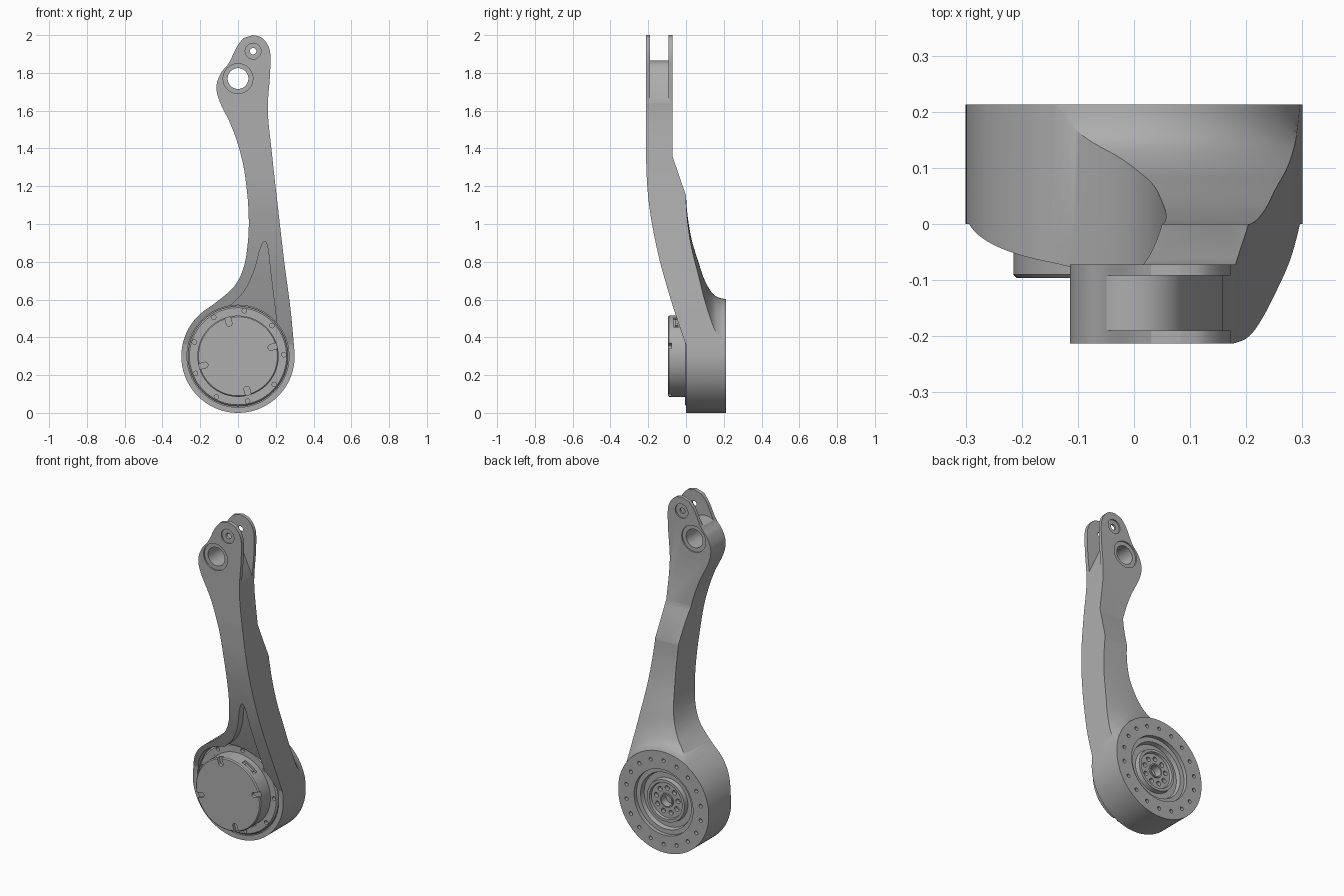
import bpy, bmesh
from math import sin, cos, pi, radians
from mathutils import Vector

old = bpy.data.objects.get("Cube")
if old:
    bpy.data.objects.remove(old, do_unlink=True)

GREY = (0.42, 0.42, 0.42, 1)
metal = bpy.data.materials.new("grey metal")
metal.use_nodes = True
metal.diffuse_color = GREY
metal.node_tree.nodes["Principled BSDF"].inputs["Base Color"].default_value = GREY
HUB = 0.3        # height of the motor axis


def finish(name, bm):
    bmesh.ops.remove_doubles(bm, verts=bm.verts, dist=1e-5)
    bmesh.ops.recalc_face_normals(bm, faces=bm.faces)
    mesh = bpy.data.meshes.new(name)
    bm.to_mesh(mesh)
    bm.free()
    mesh.materials.append(metal)
    ob = bpy.data.objects.new(name, mesh)
    bpy.context.collection.objects.link(ob)
    return ob


def add_prism(bm, pts, a, b, axis="y"):
    """Extrude a closed (u, z) outline along the y or x axis from a to b."""
    place = (lambda u, z, d: (u, d, z)) if axis == "y" else (lambda u, z, d: (d, u, z))
    lo = [bm.verts.new(place(u, z, a)) for u, z in pts]
    hi = [bm.verts.new(place(u, z, b)) for u, z in pts]
    bm.faces.new(lo)
    bm.faces.new(hi)
    for i in range(len(pts)):
        j = (i + 1) % len(pts)
        bm.faces.new((lo[i], lo[j], hi[j], hi[i]))


def prism(name, pts, a, b, axis="y"):
    bm = bmesh.new()
    add_prism(bm, pts, a, b, axis)
    return finish(name, bm)


def arc(x, z, r, start=0, end=360, n=64):
    full = end - start == 360
    angles = [radians(start + (end - start) * i / (n if full else n - 1)) for i in range(n)]
    return [(x + r * cos(t), z + r * sin(t)) for t in angles]


def drills(centres, r, a, b, n=20):
    bm = bmesh.new()
    for x, z in centres:
        add_prism(bm, arc(x, z, r, n=n), a, b)
    return finish("drill", bm)


def lathe(name, profile, steps=96):
    """Revolve an (r, y) profile about the motor axis."""
    bm = bmesh.new()
    vs = [bm.verts.new((r, y, HUB)) for r, y in profile]
    es = [bm.edges.new(p) for p in zip(vs, vs[1:])]
    bmesh.ops.spin(bm, geom=vs + es, cent=(0, 0, HUB), axis=(0, 1, 0),
                   angle=2 * pi, steps=steps, use_merge=True)
    return finish(name, bm)


def spline(pts, n=6):
    """Smooth curve through the points."""
    p = [Vector(q) for q in [pts[0]] + pts + [pts[-1]]]
    out = []
    for a, b, c, d in zip(p, p[1:], p[2:], p[3:]):
        for i in range(n):
            t = i / n
            v = 0.5 * (2 * b + (c - a) * t + (2 * a - 5 * b + 4 * c - d) * t * t
                       + (3 * b - a - 3 * c + d) * t ** 3)
            out.append(tuple(v))
    return out + [pts[-1]]


def boolean(ob, cutter, op="DIFFERENCE"):
    mod = ob.modifiers.new("cut", "BOOLEAN")
    mod.operation, mod.solver, mod.object = op, "EXACT", cutter
    dg = bpy.context.evaluated_depsgraph_get()
    mesh = bpy.data.meshes.new_from_object(ob.evaluated_get(dg))
    ob.modifiers.clear()
    ob.data = mesh
    bpy.data.objects.remove(cutter, do_unlink=True)


# Arm: front outline, trimmed by the side profile and the flared back
left = spline([(-0.175, 0.544), (-0.11, 0.59), (-0.02, 0.67), (0.03, 0.77), (0.052, 0.9),
               (0.057, 1.02), (0.05, 1.15), (0.03, 1.3), (0, 1.42), (-0.04, 1.53),
               (-0.098, 1.65), (-0.114, 1.73), (-0.09, 1.8), (-0.05, 1.85),
               (-0.005, 1.94), (0.03, 1.985)])
right = spline([(0.08, 2), (0.13, 1.983), (0.168, 1.92), (0.17, 1.8), (0.158, 1.6),
                (0.18, 1.37), (0.21, 1.1), (0.245, 0.8), (0.278, 0.55), (0.298, 0.335)])
outline = left + right + arc(0, HUB, 0.3, 0, -233, 70)[:-1]
arm = prism("arm", outline, -0.213, 0.213)

front = spline([(-0.213, 1.4), (-0.205, 1.2), (-0.185, 1.03), (-0.145, 0.83),
                (-0.1, 0.665), (-0.06, 0.535), (-0.025, 0.43), (0, 0.36)])
side = [(-0.213, 2.1)] + front + [(0, -0.1), (0.3, -0.1), (0.3, 1.13), (0.005, 1.135),
                                  (-0.072, 1.36), (-0.072, 2.1)]
boolean(arm, prism("side_trim", side, -0.5, 0.5, "x"), "INTERSECT")
flare = spline([(0.302, 0.213), (0.31, 0.175), (0.335, 0.138), (0.4, 0.1),
                (0.48, 0.072), (0.62, 0.03), (0.75, 0.008), (0.85, 0)])
boolean(arm, lathe("back_trim", [(0, 0.213)] + flare + [(2, 0), (2, -0.3), (0, -0.3)]),
        "INTERSECT")

# Tapered pocket above the motor, parallel to the front surface
pocket = prism("pocket", [(0, 0.4)] + spline([(-0.06, 0.55), (0.03, 0.64), (0.085, 0.75),
               (0.115, 0.86), (0.14, 0.908), (0.158, 0.87), (0.172, 0.75), (0.205, 0.48)]),
               -0.4, 0.1)
floor = [(y + 0.045, z) for y, z in front]
boolean(pocket, prism("pocket_floor", [(-0.5, 1.4)] + floor + [(-0.5, 0.36)], -0.5, 0.5, "x"),
        "INTERSECT")
boolean(arm, pocket)

# Motor seats, front and back
boolean(arm, drills([(0, HUB)], 0.27, -0.4, 0.012, 96))
boolean(arm, drills([(0, HUB)], 0.195, 0.13, 0.3, 96))

# Fork slot with a rounded floor, then pin holes with counterbores
slot = [(-0.3, 1.84)] + arc(0, 1.77, 0.095, 135, 28, 20) + [(0.16, 1.65), (0.3, 1.6),
                                                          (0.3, 2.1), (-0.3, 2.1)]
boolean(arm, prism("slot", slot, -0.19, -0.092))
for x, z, bore, ring in [(0, 1.77, 0.055, 0.079), (0.08, 1.915, 0.017, 0.042)]:
    boolean(arm, drills([(x, z)], bore, -0.4, 0.2, 48))
    boolean(arm, drills([(x, z)], ring, -0.3, -0.205, 48))
    boolean(arm, drills([(x, z)], ring, -0.08, 0.1, 48))


def ring(count, r, start=0):
    return [(r * cos(t), HUB + r * sin(t))
            for t in (radians(start + 360 * i / count) for i in range(count))]


# Bolt circle on the back rim
boolean(arm, drills(ring(18, 0.25, 10), 0.011, 0.19, 0.3))

# Motor flange and its bolt holes
flange = lathe("motor_flange", [(0, 0.02), (0.265, 0.02), (0.265, 0.002), (0.257, -0.006),
                                (0.222, -0.006), (0.222, 0), (0, 0)])
boolean(flange, drills(ring(9, 0.243, 2), 0.012, -0.1, 0.012))

# Motor cap with four radial notches and a side port
cap = lathe("motor_cap", [(0, 0.01), (0.215, 0.01), (0.215, -0.09), (0.209, -0.096), (0, -0.096)])


def radial(u, v, angle):
    t = radians(angle)
    return (u * cos(t) - v * sin(t), HUB + u * sin(t) + v * cos(t))


bm = bmesh.new()
for k in range(4):
    shape = arc(0.18, 0, 0.015, 90, 270, 12) + [(0.25, -0.015), (0.25, 0.015)]
    add_prism(bm, [radial(u, v, 15 + 90 * k) for u, v in shape], -0.2, -0.078)
add_prism(bm, [radial(u, v, 58) for u, v in
               [(0.2, -0.045), (0.25, -0.045), (0.25, 0.045), (0.2, 0.045)]], -0.065, -0.035)
boolean(cap, finish("notches", bm))
socket = prism("port_socket", [radial(u, v, 58) for u, v in
               [(0.195, -0.03), (0.209, -0.03), (0.209, 0.03), (0.195, 0.03)]], -0.057, -0.043)

# Stepped output hub on the back
hub = lathe("output_hub", [(0, 0.12), (0.195, 0.12), (0.195, 0.19), (0.168, 0.19), (0.162, 0.165),
                           (0.128, 0.165), (0.124, 0.192), (0.108, 0.192), (0.104, 0.178),
                           (0.042, 0.178), (0.042, 0.186), (0.034, 0.186), (0.034, 0.14),
                           (0, 0.14)])
boolean(hub, drills(ring(9, 0.073, 10), 0.014, 0.155, 0.3))

# Smooth shading with sharp edges kept
for ob in (arm, flange, cap, socket, hub):
    bpy.ops.object.select_all(action="DESELECT")
    ob.select_set(True)
    bpy.context.view_layer.objects.active = ob
    bpy.ops.object.shade_smooth_by_angle(angle=radians(30))
